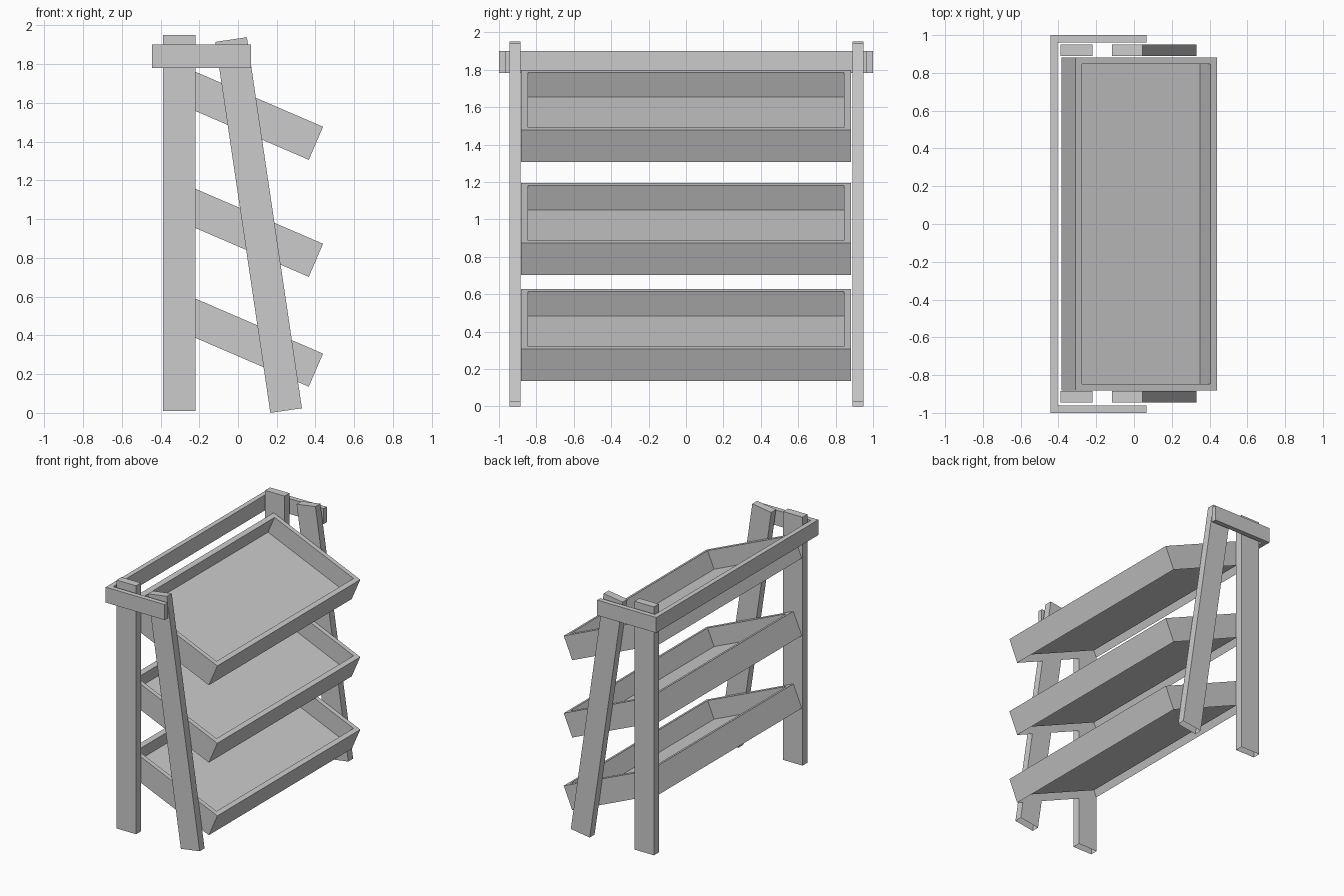
import bpy, bmesh, math
from mathutils import Matrix, Vector

if "Cube" in bpy.data.objects:
    bpy.data.objects.remove(bpy.data.objects["Cube"])


def to_object(bm, name, open_face=None):
    bmesh.ops.recalc_face_normals(bm, faces=bm.faces[:])
    if open_face:
        bmesh.ops.delete(bm, geom=[open_face], context='FACES_ONLY')
    mesh = bpy.data.meshes.new(name)
    bm.to_mesh(mesh)
    bm.free()
    ob = bpy.data.objects.new(name, mesh)
    bpy.context.collection.objects.link(ob)
    return ob


def lowest(bm):
    return min(bm.faces, key=lambda f: f.calc_center_median().z)


def prism(name, points, offset, open_bottom=False):
    """Extrude a closed outline along an offset vector."""
    bm = bmesh.new()
    face = bm.faces.new([bm.verts.new(p) for p in points])
    ext = bmesh.ops.extrude_face_region(bm, geom=[face], use_keep_orig=True)
    verts = [g for g in ext["geom"] if isinstance(g, bmesh.types.BMVert)]
    bmesh.ops.translate(bm, verts=verts, vec=offset)
    return to_object(bm, name, lowest(bm) if open_bottom else None)


def tray(name, front_z):
    """Shell tilted forward, open below its floor; top front edge at front_z."""
    length, width, height, wall, depth = 0.815, 1.764, 0.186, 0.036, 0.142
    bm = bmesh.new()
    bmesh.ops.create_cube(bm, size=1)
    bmesh.ops.scale(bm, verts=bm.verts, vec=(length, width, height))
    bmesh.ops.translate(bm, verts=bm.verts, vec=(-length / 2, 0, -height / 2))
    bm.normal_update()
    top = max(bm.faces, key=lambda f: f.calc_center_median().z)
    # rim, then recessed floor
    bmesh.ops.inset_region(bm, faces=[top], thickness=wall, use_even_offset=True)
    ext = bmesh.ops.extrude_discrete_faces(bm, faces=[top])
    bmesh.ops.translate(bm, verts=ext["faces"][0].verts, vec=(0, 0, -depth))
    ob = to_object(bm, name, lowest(bm))
    ob.matrix_world = (Matrix.Translation((0.439, 0, front_z))
                       @ Matrix.Rotation(math.radians(23.3), 4, 'Y'))


# upright back legs and leaning front legs, one pair per side, hollow at the foot
back = [(-0.388, 0.01), (-0.22, 0.01), (-0.22, 1.95), (-0.388, 1.95)]
front = [(0.167, 0.0), (0.33, 0.024), (0.046, 1.939), (-0.117, 1.915)]
for side, s in (("left", -1), ("right", 1)):
    for part, outline in (("back_leg", back), ("front_leg", front)):
        prism(f"{part}_{side}", [(x, s * 0.887 + 0.003, z) for x, z in outline],
              Vector((0, s * 0.06, 0)), open_bottom=True)

# three tilted trays
for i, z in enumerate((0.306, 0.873, 1.477)):
    tray(f"tray_{i + 1}", z)

# U-shaped top rail wrapping the back and both sides
rail = [(0.067, -1), (-0.443, -1), (-0.443, 1), (0.067, 1),
        (0.067, 0.962), (-0.405, 0.962), (-0.405, -0.962), (0.067, -0.962)]
prism("top_rail", [(x, y, 1.781) for x, y in rail], Vector((0, 0, 0.12)))
